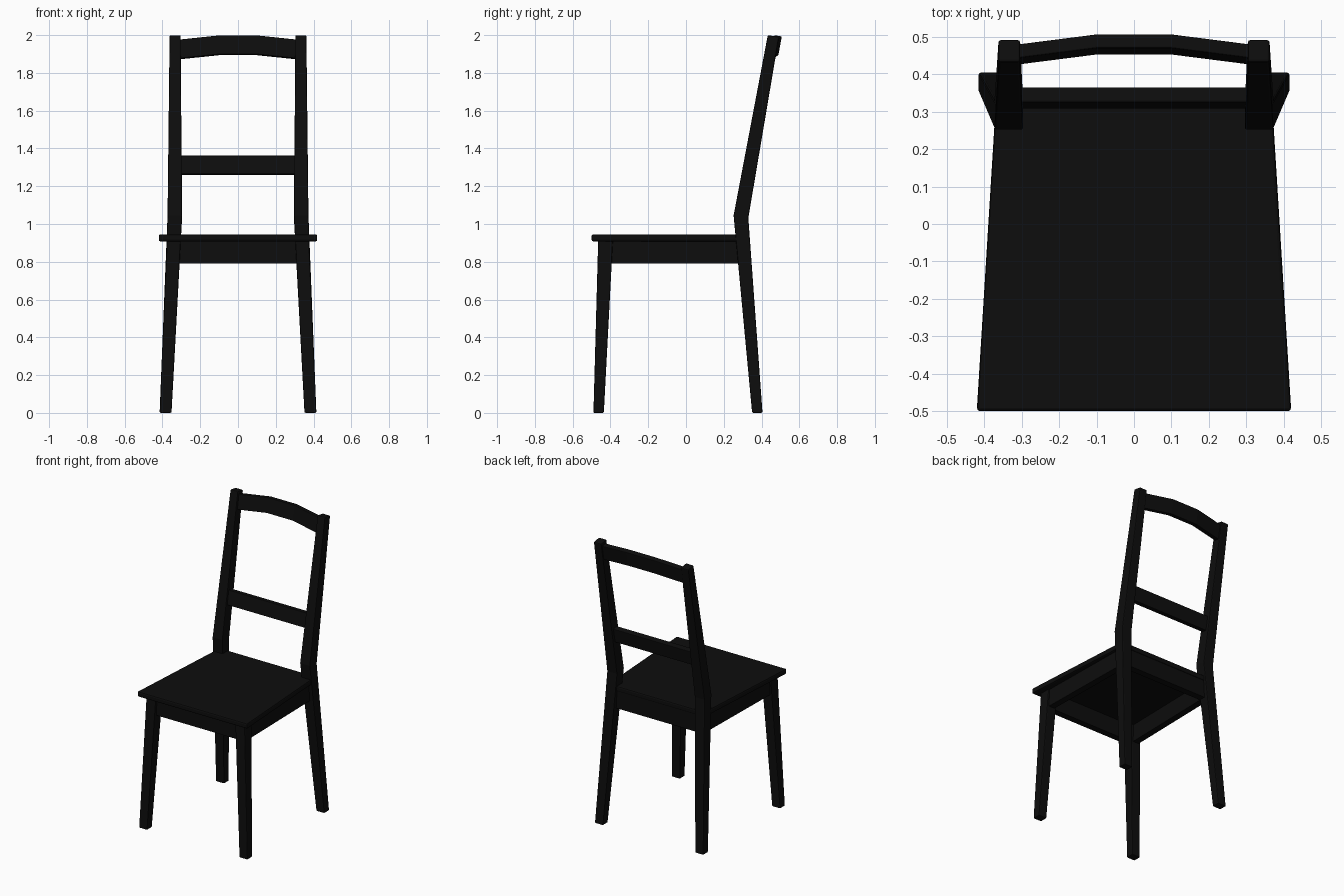
import bpy, bmesh

if "Cube" in bpy.data.objects:
    bpy.data.objects.remove(bpy.data.objects["Cube"])

black = bpy.data.materials.new("black_paint")
black.diffuse_color = (0.004, 0.004, 0.004, 1)
black.use_nodes = True
black.node_tree.nodes["Principled BSDF"].inputs["Base Color"].default_value = black.diffuse_color


def loft(name, sections, bevel=0.006, mirror=False):
    """Skin a list of four-point cross-sections and cap both ends."""
    bm = bmesh.new()
    rings = [[bm.verts.new(p) for p in s] for s in sections]
    for a, b in zip(rings, rings[1:]):
        for i in range(4):
            j = (i + 1) % 4
            bm.faces.new((a[i], a[j], b[j], b[i]))
    bm.faces.new(rings[0])
    bm.faces.new(rings[-1])
    bmesh.ops.recalc_face_normals(bm, faces=bm.faces)
    me = bpy.data.meshes.new(name)
    bm.to_mesh(me)
    bm.free()
    me.materials.append(black)
    ob = bpy.data.objects.new(name, me)
    bpy.context.collection.objects.link(ob)
    if bevel:
        m = ob.modifiers.new("bevel", 'BEVEL')
        m.width, m.segments = bevel, 2
        m.limit_method, m.angle_limit = 'ANGLE', 0.7
    if mirror:
        m = ob.modifiers.new("mirror", 'MIRROR')
        m.use_axis = (True, False, False)
    return ob


def flat(x0, x1, y0, y1, z, dz=0.0):
    """Horizontal rectangle; dz lowers its back edge."""
    return [(x0, y0, z), (x1, y0, z), (x1, y1, z - dz), (x0, y1, z - dz)]


def upright(x, y, z0, z1, thick, lean):
    """Rail cross-section at x that leans back with height."""
    dy = lean * (z1 - z0)
    return [(x, y, z0), (x, y + thick, z0 - 0.006 * bool(lean)),
            (x, y + dy + thick, z1 - 0.006 * bool(lean)), (x, y + dy, z1)]


# Legs and back posts
loft("front_legs", [flat(0.352, 0.415, -0.49, -0.435, 0),
                    flat(0.303, 0.376, -0.465, -0.387, 0.912)], mirror=True)
loft("back_legs_and_posts", [flat(0.352, 0.415, 0.35, 0.405, 0),
                             flat(0.296, 0.373, 0.252, 0.33, 1.045, 0.012),
                             flat(0.304, 0.362, 0.433, 0.492, 2.0, 0.01)], mirror=True)

# Tapered seat board
seat = []
for z in (0.908, 0.945):
    seat.append([(-0.42, -0.5, z), (0.42, -0.5, z), (0.369, 0.325, z), (-0.369, 0.325, z)])
loft("seat", seat, bevel=0.009)

# Apron under the seat
Z0, Z1 = 0.79, 0.912
loft("front_apron", [upright(x, -0.45, Z0, Z1, 0.045, 0) for x in (-0.32, 0.32)], bevel=0)
loft("back_apron", [upright(x, 0.275, Z0, Z1, 0.045, 0) for x in (-0.32, 0.32)], bevel=0)
loft("side_aprons", [[(x - 0.045, y, Z0), (x, y, Z0), (x, y, Z1), (x - 0.045, y, Z1)]
                     for x, y in ((0.368, -0.42), (0.355, 0.3))], bevel=0, mirror=True)

# Back rails
loft("middle_rail", [upright(x, 0.308, 1.265, 1.362, 0.04, 0.18) for x in (-0.32, 0.32)], bevel=0.004)
top = [(-0.32, 0.424, 1.876), (-0.1, 0.452, 1.899), (0.1, 0.452, 1.899), (0.32, 0.424, 1.876)]
loft("top_rail", [upright(x, y, z, z + 0.1, 0.037, 0.18) for x, y, z in top], bevel=0.004)
